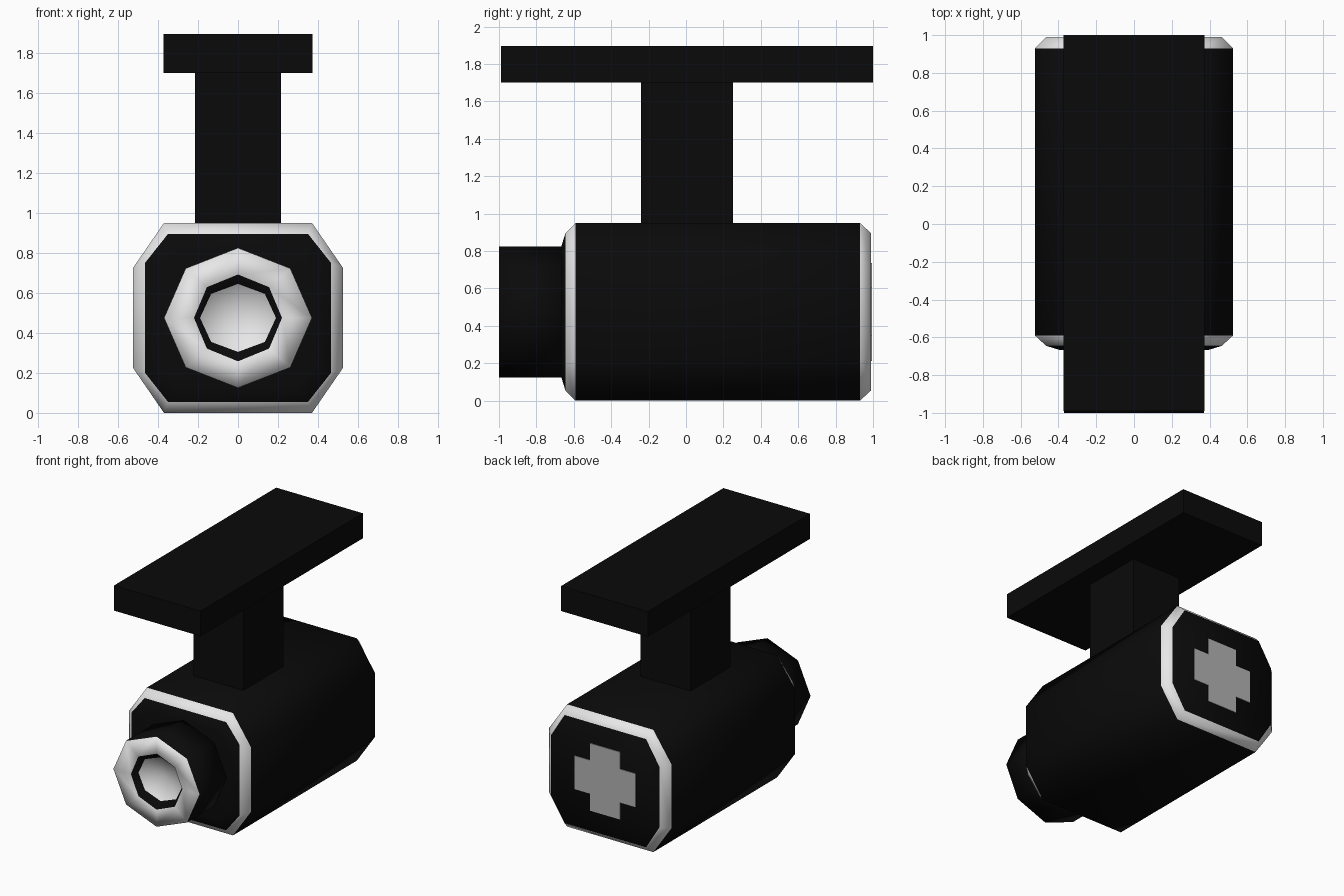
import bpy, bmesh, math

if "Cube" in bpy.data.objects:
    bpy.data.objects.remove(bpy.data.objects["Cube"])


def material(name, r, g, b):
    m = bpy.data.materials.new(name)
    m.diffuse_color = (r, g, b, 1)
    m.use_nodes = True
    m.node_tree.nodes["Principled BSDF"].inputs["Base Color"].default_value = m.diffuse_color
    return m


BLACK = material("matte black", 0.003, 0.003, 0.003)
WHITE = material("white trim", 0.8, 0.8, 0.8)
GREY = material("light grey", 0.45, 0.45, 0.45)
MID_Z = 0.475


def finish(name, bm, mats, angle):
    bmesh.ops.recalc_face_normals(bm, faces=bm.faces)
    mesh = bpy.data.meshes.new(name)
    bm.to_mesh(mesh)
    bm.free()
    for m in mats:
        mesh.materials.append(m)
    ob = bpy.data.objects.new(name, mesh)
    bpy.context.collection.objects.link(ob)
    bpy.ops.object.select_all(action='DESELECT')
    ob.select_set(True)
    bpy.context.view_layer.objects.active = ob
    if angle:
        bpy.ops.object.shade_smooth_by_angle(angle=math.radians(angle))
    return ob


def loft(name, rings, band_mats, angle):
    """Join rings of (x, y, z) points; first and last rings are capped.
    band_mats holds the first cap, each band, then the last cap."""
    bm = bmesh.new()
    vs = [[bm.verts.new(p) for p in ring] for ring in rings]
    n = len(vs[0])
    bm.faces.new(vs[0]).material_index = band_mats[0]
    for k in range(len(vs) - 1):
        a, b = vs[k], vs[k + 1]
        for i in range(n):
            j = (i + 1) % n
            f = bm.faces.new((a[i], a[j], b[j], b[i]))
            f.material_index = band_mats[k + 1]
    last = bm.faces.new(vs[-1])
    last.material_index = band_mats[-1]
    return bm


def box(name, x, y0, y1, z0, z1):
    ring = lambda z: [(-x, y0, z), (x, y0, z), (x, y1, z), (-x, y1, z)]
    return finish(name, loft(name, [ring(z0), ring(z1)], [0, 0, 0], 0), [BLACK], 0)


def chamfered(y, hx, hz, cx, cz):
    """Chamfered rectangle: half sizes and half lengths of the flats."""
    pts = [(cx, hz), (hx, cz), (hx, -cz), (cx, -hz),
           (-cx, -hz), (-hx, -cz), (-hx, cz), (-cx, hz)]
    return [(x, y, MID_Z + z) for x, z in pts]


def octagon(y, rx, rz):
    return [(rx * math.cos(i * math.pi / 4), y, MID_Z + rz * math.sin(i * math.pi / 4))
            for i in range(8)]


# Main housing with white bevelled rims at both ends
rings = [chamfered(-0.668, 0.39, 0.345, 0.29, 0.23),
         chamfered(-0.645, 0.465, 0.42, 0.35, 0.275),
         chamfered(-0.59, 0.525, 0.475, 0.37, 0.25),
         chamfered(0.93, 0.525, 0.475, 0.37, 0.25),
         chamfered(0.99, 0.465, 0.42, 0.35, 0.235)]
finish("housing", loft("housing", rings, [0, 0, 1, 0, 1, 0], 50), [BLACK, WHITE], 50)

# Lens barrel: black side, white front ring, dark inner wall, dished lens
rings = [octagon(-0.65, 0.37, 0.35), octagon(-1.0, 0.37, 0.35),
         octagon(-1.0, 0.22, 0.217), octagon(-0.95, 0.19, 0.17)]
bm = loft("lens_barrel", rings, [0, 0, 1, 0, 1], 180)
bm.faces.ensure_lookup_table()
dish = bmesh.ops.poke(bm, faces=[bm.faces[-1]])
for v in dish["verts"]:
    v.co.y += 0.06
for f in dish["faces"]:
    f.material_index = 1
finish("lens_barrel", bm, [BLACK, WHITE], 180)

# Cross plate on the back
a, b = 0.13, 0.262
outline = [(a, b), (a, a), (b, a), (b, -a), (a, -a), (a, -b),
           (-a, -b), (-a, -a), (-b, -a), (-b, a), (-a, a), (-a, b)]
rings = [[(x, y, MID_Z + z) for x, z in outline] for y in (0.988, 0.995)]
finish("back_cross", loft("back_cross", rings, [0, 0, 0], 0), [GREY], 0)

# Mounting post and rail plate
box("mount_post", 0.215, -0.24, 0.25, 0.94, 1.71)
box("mount_plate", 0.372, -0.99, 1.0, 1.70, 1.895)
